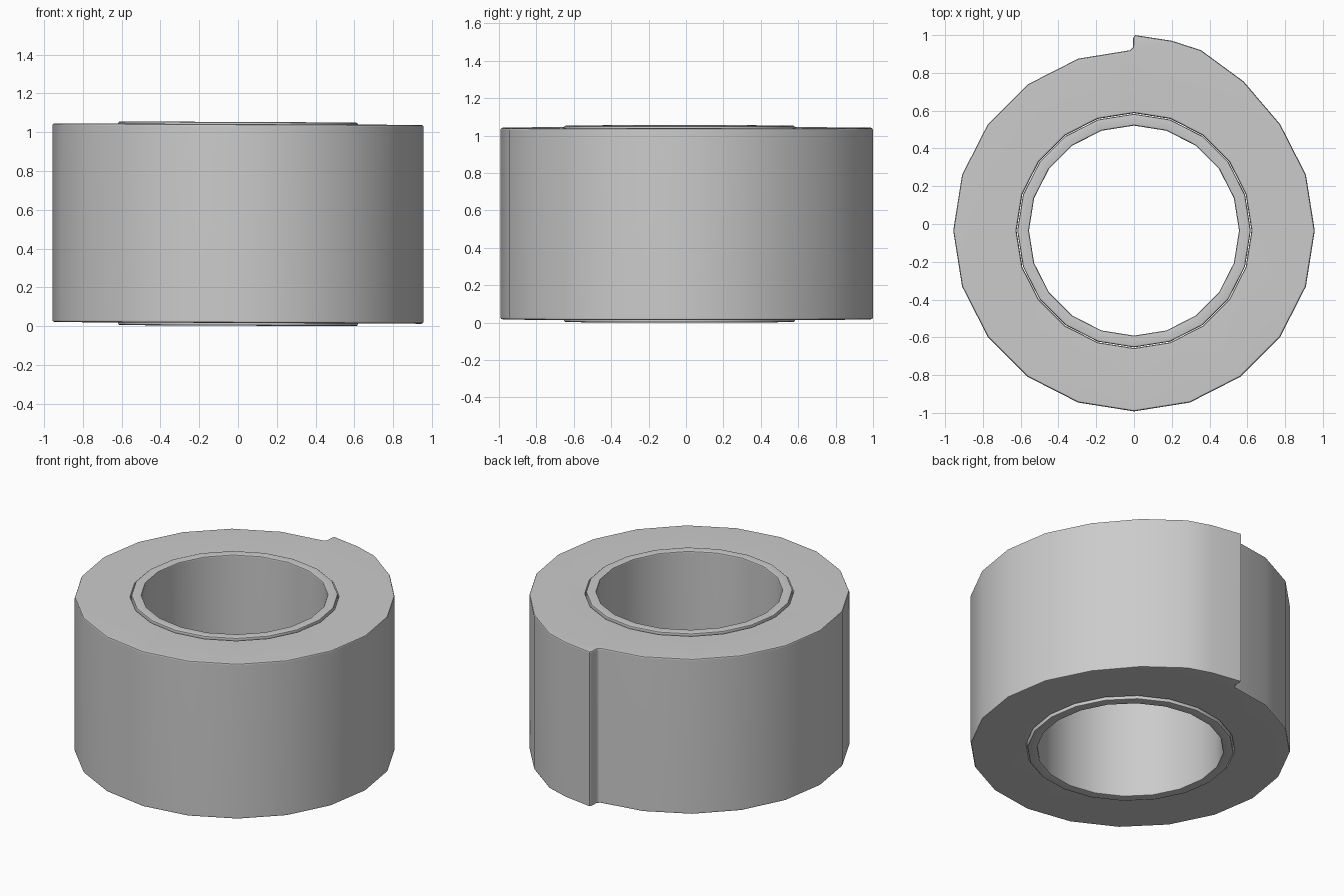
import bpy, bmesh, math

if "Cube" in bpy.data.objects:
    bpy.data.objects.remove(bpy.data.objects["Cube"])

CY, SIDES, TILT = -0.035, 20, 0.0045


def circle(r, start=0, end=SIDES):
    """Points clockwise from the top of a 20-sided ring."""
    return [(r * math.sin(2 * math.pi * i / SIDES), CY + r * math.cos(2 * math.pi * i / SIDES))
            for i in range(start, end)]


def ring(name, outer, inner, z0, z1, bevel):
    bm = bmesh.new()
    edges = []
    for loop in (outer, inner):
        vs = [bm.verts.new((x, y, z0)) for x, y in loop]
        edges += [bm.edges.new((vs[i - 1], vs[i])) for i in range(len(vs))]
    bmesh.ops.triangle_fill(bm, use_beauty=True, edges=edges)
    up = bmesh.ops.extrude_face_region(bm, geom=bm.faces[:], use_keep_orig=True)["geom"]
    for v in up:
        if isinstance(v, bmesh.types.BMVert):
            v.co.z = z1
    bmesh.ops.recalc_face_normals(bm, faces=bm.faces[:])
    # round the top and bottom rims
    rims = [e for e in bm.edges
            if abs(e.verts[0].co.z - e.verts[1].co.z) < 1e-5
            and len(e.link_faces) == 2 and e.calc_face_angle() > 0.7]
    bmesh.ops.bevel(bm, geom=rims, offset=bevel, segments=2, profile=0.5,
                    affect='EDGES', clamp_overlap=False)
    bmesh.ops.recalc_face_normals(bm, faces=bm.faces[:])
    for v in bm.verts:
        v.co.z -= TILT * v.co.x
    me = bpy.data.meshes.new(name)
    bm.to_mesh(me)
    bm.free()
    ob = bpy.data.objects.new(name, me)
    bpy.context.collection.objects.link(ob)
    bpy.ops.object.select_all(action='DESELECT')
    ob.select_set(True)
    bpy.context.view_layer.objects.active = ob
    bpy.ops.object.shade_smooth_by_angle(angle=math.radians(40))
    wn = ob.modifiers.new("clean_shading", 'WEIGHTED_NORMAL')
    wn.keep_sharp = True
    return ob


# wound tape, with the loose end stepping up at the back
loose_end = [(-0.02, 0.92), (-0.005, 0.937), (-0.004, 0.985), (0.005, 1.0),
             (0.2, 0.97), (0.355, 0.92), (0.58, 0.755)]
ring("tape_roll", loose_end + circle(0.957, 3), circle(0.622), 0.017, 1.042, 0.012)

# cardboard core, slightly taller than the tape
ring("core", circle(0.618), circle(0.556), 0.003, 1.053, 0.01)
